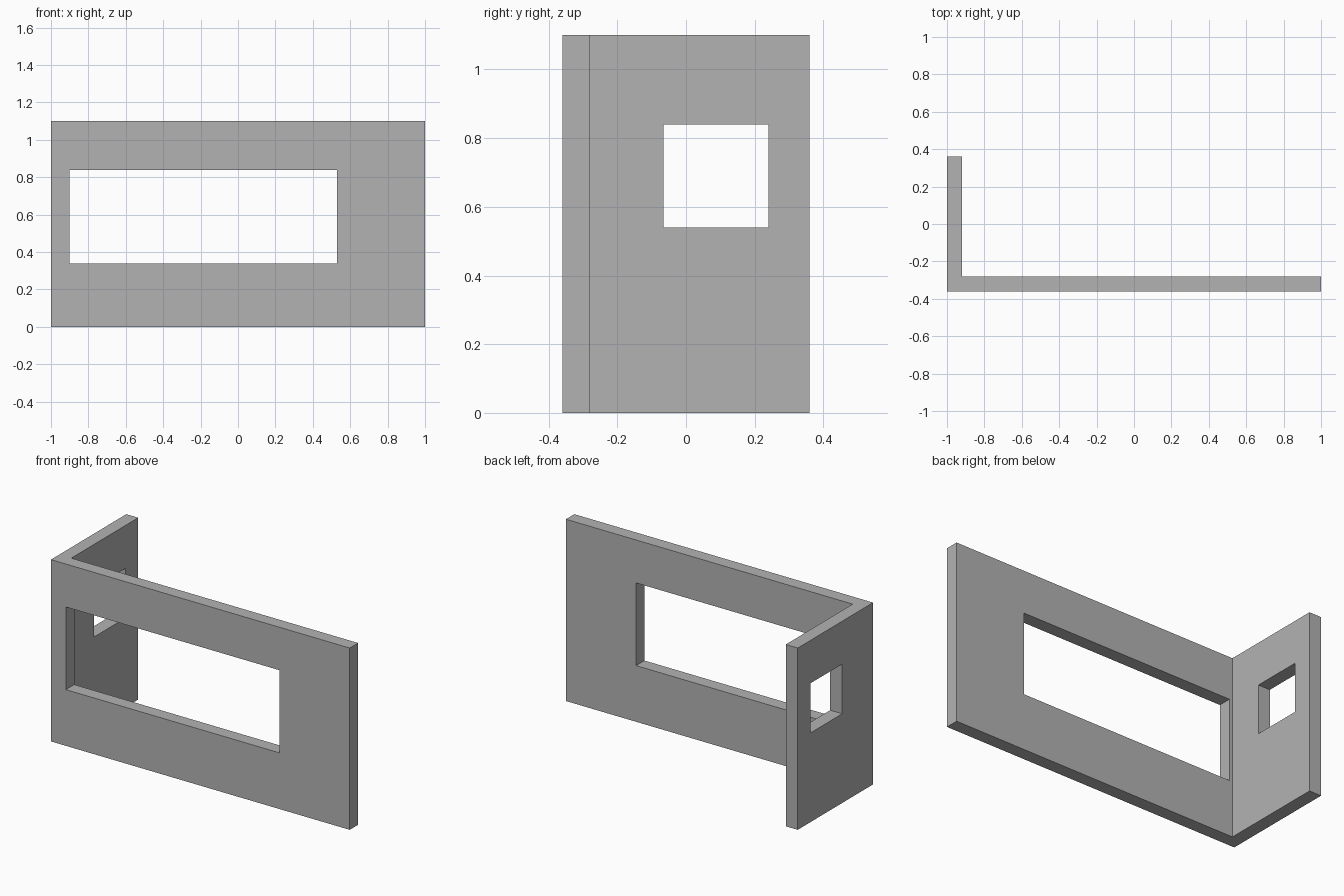
import bpy
import bmesh

if "Cube" in bpy.data.objects:
    bpy.data.objects.remove(bpy.data.objects["Cube"], do_unlink=True)

HEIGHT = 1.10
LEFT, RIGHT = -1.0, 1.0
FRONT, BACK = -0.36, 0.36
THICK = 0.08

grey = bpy.data.materials.new("plain grey")
grey.use_nodes = True
colour = (0.45, 0.45, 0.45, 1.0)
grey.diffuse_color = colour
grey.node_tree.nodes["Principled BSDF"].inputs["Base Color"].default_value = colour


def prism(name, outline, z0, z1):
    """Extrude a counter-clockwise floor outline from z0 up to z1."""
    bm = bmesh.new()
    base = bm.faces.new([bm.verts.new((x, y, z0)) for x, y in outline])
    top = bmesh.ops.extrude_face_region(bm, geom=[base])["geom"]
    verts = [v for v in top if isinstance(v, bmesh.types.BMVert)]
    bmesh.ops.translate(bm, verts=verts, vec=(0, 0, z1 - z0))
    bmesh.ops.recalc_face_normals(bm, faces=bm.faces)
    mesh = bpy.data.meshes.new(name)
    bm.to_mesh(mesh)
    bm.free()
    mesh.materials.append(grey)
    obj = bpy.data.objects.new(name, mesh)
    bpy.context.collection.objects.link(obj)
    return obj


def cut_opening(wall, name, x0, x1, y0, y1, z0, z1):
    """Cut a rectangular opening and discard the cutter."""
    cutter = prism(name, [(x0, y0), (x1, y0), (x1, y1), (x0, y1)], z0, z1)
    cutter.hide_render = True
    mod = wall.modifiers.new(name, "BOOLEAN")
    mod.operation = "DIFFERENCE"
    mod.solver = "EXACT"
    mod.object = cutter
    bpy.context.view_layer.objects.active = wall
    bpy.ops.object.modifier_apply(modifier=mod.name)
    bpy.data.objects.remove(cutter, do_unlink=True)


# L-shaped wall: long front panel with a short return at one end
walls = prism("corner_walls", [
    (LEFT, FRONT), (RIGHT, FRONT), (RIGHT, FRONT + THICK),
    (LEFT + THICK, FRONT + THICK), (LEFT + THICK, BACK), (LEFT, BACK),
], 0, HEIGHT)

# Wide front window opening
cut_opening(walls, "front_window", -0.90, 0.53,
            FRONT - 0.1, FRONT + THICK + 0.1, 0.34, 0.84)

# Small square side window opening
cut_opening(walls, "side_window", LEFT - 0.1, LEFT + THICK + 0.1,
            -0.065, 0.24, 0.54, 0.84)
